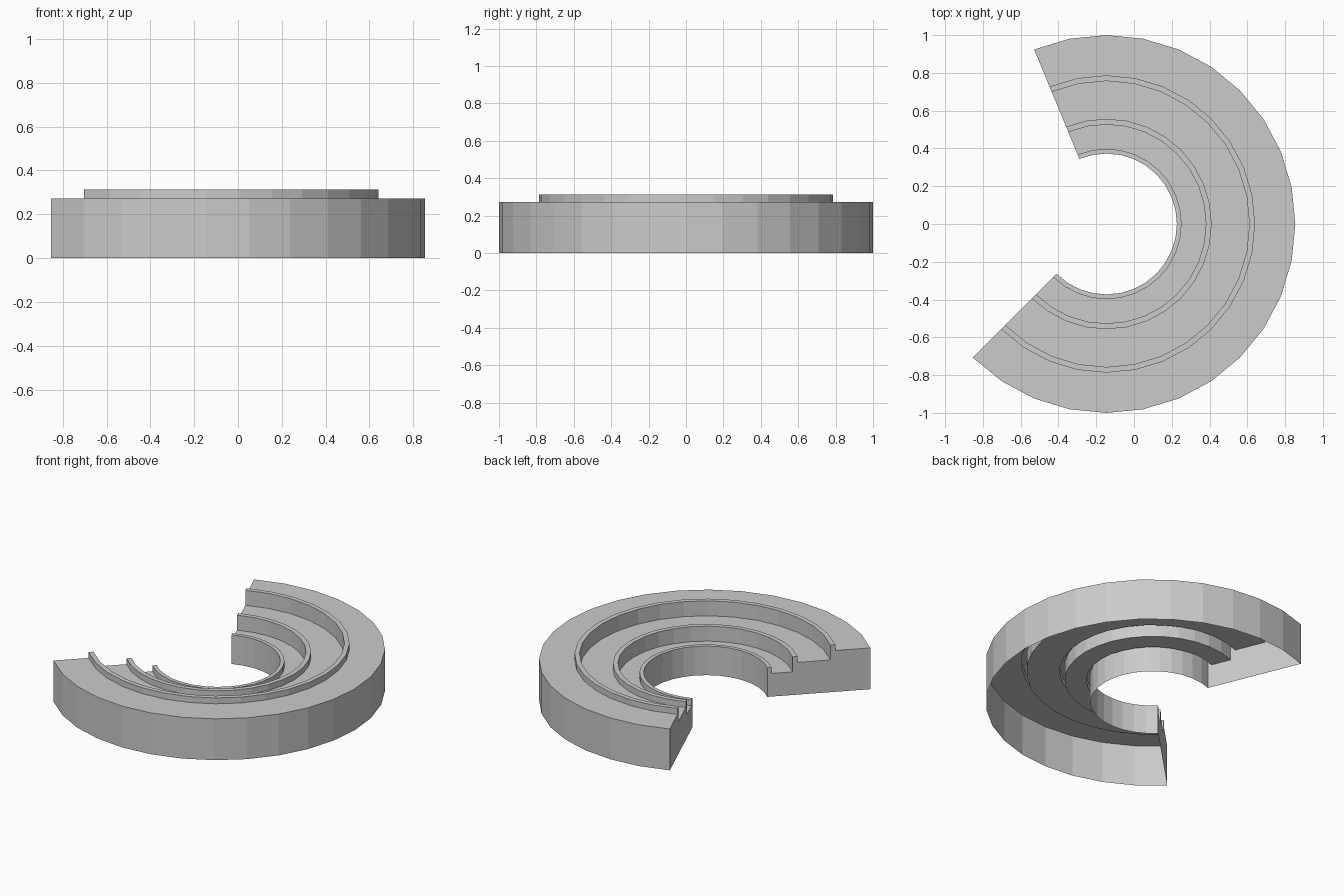
import bpy, bmesh, math
from mathutils import Matrix

if "Cube" in bpy.data.objects:
    bpy.data.objects.remove(bpy.data.objects["Cube"])

CENTRE_X = -0.146          # arc centre
START, STEP, COUNT = -135.0, 11.25, 22
STEP_H, TOP, RAIL = 0.06, 0.273, 0.039

# Half section (radius, height): three terraces, each with a raised lip in front
profile = [(1.0, 0.0)]
outer = 1.0
for i, (r_in, r_out) in enumerate([(0.757, 0.787), (0.527, 0.557), (0.373, 0.398)]):
    tread = TOP - i * STEP_H
    profile += [(outer, tread), (r_out, tread), (r_out, tread + RAIL), (r_in, tread + RAIL)]
    outer = r_in
profile.append((outer, 0.0))

# Sweep the section around the arc, keeping both end caps
bm = bmesh.new()
rings = []
for k in range(COUNT + 1):
    a = math.radians(START + k * STEP)
    rings.append([bm.verts.new((CENTRE_X + r * math.cos(a), r * math.sin(a), z))
                  for r, z in profile])
n = len(profile)
for a, b in zip(rings, rings[1:]):
    for j in range(n):
        bm.faces.new((a[j], b[j], b[(j + 1) % n], a[(j + 1) % n]))
bm.faces.new(rings[0])
bm.faces.new(rings[-1])
bmesh.ops.recalc_face_normals(bm, faces=bm.faces[:])

# The underside is open
bottom = [f for f in bm.faces if all(v.co.z < 1e-5 for v in f.verts)]
bmesh.ops.delete(bm, geom=bottom, context='FACES')

mesh = bpy.data.meshes.new("curved_terraces")
bm.to_mesh(mesh)
bm.free()
bpy.context.collection.objects.link(bpy.data.objects.new("curved_terraces", mesh))
